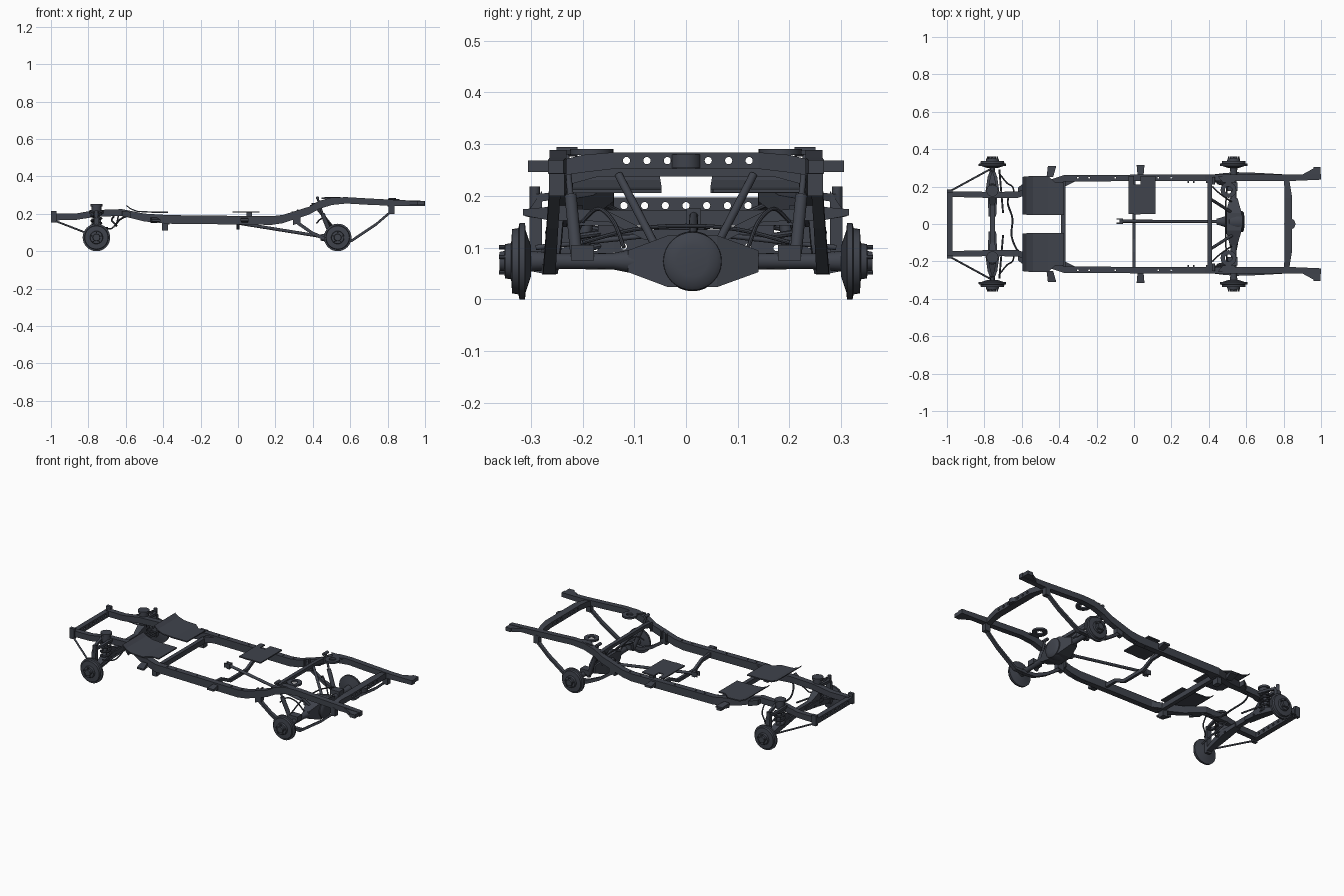
import bpy, bmesh, math
from mathutils import Vector

mat = bpy.data.materials.new("dark_slate")
mat.diffuse_color = (0.05, 0.056, 0.072, 1)


def finish(name, bm, smooth=False):
    bmesh.ops.recalc_face_normals(bm, faces=bm.faces)
    me = bpy.data.meshes.new(name)
    bm.to_mesh(me)
    bm.free()
    me.materials.append(mat)
    ob = bpy.data.objects.new(name, me)
    bpy.context.collection.objects.link(ob)
    if smooth:
        bpy.ops.object.select_all(action='DESELECT')
        ob.select_set(True)
        bpy.context.view_layer.objects.active = ob
        bpy.ops.object.shade_smooth_by_angle(angle=math.radians(35))
    return ob


def skin(bm, rings):
    """Bridge a list of vertex rings and cap both ends."""
    n = len(rings[0])
    for a, b in zip(rings, rings[1:]):
        for i in range(n):
            bm.faces.new((a[i], a[(i + 1) % n], b[(i + 1) % n], b[i]))
    bm.faces.new(rings[0])
    bm.faces.new(rings[-1])


def beam(name, pts, axis='x'):
    """Box beam through (x, y, z, width, height) stations along x or y."""
    bm = bmesh.new()
    rings = []
    for x, y, z, w, h in pts:
        ring = []
        for a, b in ((-1, -1), (1, -1), (1, 1), (-1, 1)):
            dx, dy = (0, a * w / 2) if axis == 'x' else (a * w / 2, 0)
            ring.append(bm.verts.new((x + dx, y + dy, z + b * h / 2)))
        rings.append(ring)
    skin(bm, rings)
    return finish(name, bm)


def box(name, c, s):
    return beam(name, [(c[0] - s[0] / 2, c[1], c[2], s[1], s[2]),
                       (c[0] + s[0] / 2, c[1], c[2], s[1], s[2])])


def lathe(name, origin, direction, prof, n=24):
    """Solid of revolution from (distance, radius) pairs."""
    q = Vector(direction).to_track_quat('Z', 'Y')
    bm = bmesh.new()
    rings = [[bm.verts.new(Vector(origin) + q @ Vector((r * math.cos(t), r * math.sin(t), d)))
              for t in (2 * math.pi * i / n for i in range(n))] for d, r in prof]
    skin(bm, rings)
    return finish(name, bm, True)


def rod(name, a, b, r, n=12):
    d = Vector(b) - Vector(a)
    return lathe(name, a, d, [(0, r), (d.length, r)], n)


def pipe(name, pts, r):
    """Smooth round pipe through points."""
    P = [Vector(p) for p in pts]
    path = []
    for i in range(len(P) - 1):
        p0, p1, p2, p3 = P[max(i - 1, 0)], P[i], P[i + 1], P[min(i + 2, len(P) - 1)]
        for k in range(6):
            t = k / 6
            path.append(0.5 * (2 * p1 + (p2 - p0) * t + (2 * p0 - 5 * p1 + 4 * p2 - p3) * t * t
                               + (3 * p1 - p0 - 3 * p2 + p3) * t ** 3))
    path.append(P[-1])
    bm = bmesh.new()
    rings = []
    for i, p in enumerate(path):
        d = path[min(i + 1, len(path) - 1)] - path[max(i - 1, 0)]
        q = d.to_track_quat('Z', 'Y')
        rings.append([bm.verts.new(p + q @ Vector((r * math.cos(k * math.pi / 4), r * math.sin(k * math.pi / 4), 0)))
                      for k in range(8)])
    skin(bm, rings)
    return finish(name, bm, True)


def drill(ob, holes, direction, r, depth=0.1):
    """Cut round holes with a hidden cutter."""
    q = Vector(direction).to_track_quat('Z', 'Y')
    bm = bmesh.new()
    for c in holes:
        rings = [[bm.verts.new(Vector(c) + q @ Vector((r * math.cos(k * math.pi / 8), r * math.sin(k * math.pi / 8), d)))
                  for k in range(16)] for d in (-depth / 2, depth / 2)]
        skin(bm, rings)
    cut = finish(ob.name + "_cutter", bm)
    cut.hide_render = True
    cut.hide_set(True)
    m = ob.modifiers.new("holes", 'BOOLEAN')
    m.operation, m.solver, m.object = 'DIFFERENCE', 'EXACT', cut


FX, RX, WZ = -0.757, 0.533, 0.0735

for s, side in ((1, "left"), (-1, "right")):
    # main side rail with kick-ups and flare
    rail = beam(f"side_rail_{side}", [(x, s * y, z, w, h) for x, y, z, w, h in (
        (-0.985, .16, .183, .03, .036), (-.87, .158, .184, .032, .034), (-.76, .155, .202, .032, .036),
        (-.62, .157, .207, .034, .036), (-.5, .2, .18, .04, .042), (-.37, .245, .17, .036, .046),
        (.18, .247, .164, .033, .046), (.24, .247, .172, .033, .044), (.38, .247, .217, .033, .042),
        (.43, .247, .246, .033, .044), (.5, .247, .267, .033, .04), (.58, .247, .272, .033, .034),
        (.7, .247, .265, .033, .034), (.85, .247, .258, .033, .032), (1.0, .252, .256, .03, .026))])
    drill(rail, [(x, s * .247, .16) for x in (-.3, -.24, -.1, .13, .2)], (0, 0, 1), .005, .2)
    # body mounts
    beam(f"front_mount_{side}", [(-.45, s * .25, .165, .035, .028), (-.438, s * .31, .165, .045, .01)], 'y')
    box(f"front_mount_hanger_{side}", (-.39, s * .225, .13), (.03, .04, .04))
    beam(f"middle_mount_{side}", [(.035, s * .25, .165, .03, .03), (.035, s * .315, .168, .042, .012)], 'y')
    box(f"tail_mount_{side}", (.978, s * .284, .257), (.036, .042, .022))
    beam(f"tail_gusset_{side}", [(.9, s * .262, .257, .005, .022), (.96, s * .277, .257, .04, .022)])
    for x, z in ((.29, .19), (.32, .2), (.39, .225)):
        box(f"rail_clip_{side}", (x, s * .227, z), (.008, .018, .045))
    box(f"front_horn_{side}", (-.985, s * .175, .185), (.03, .02, .062))
    # curved floor plate
    beam(f"floor_plate_{side}", [(x, s * y, z, w, .007) for x, y, z, w in (
        (-.597, .152, .245, .2), (-.575, .152, .227, .205), (-.54, .152, .213, .21), (-.46, .152, .209, .21),
        (-.42, .135, .209, .175), (-.375, .135, .209, .175))])
    # rear spring seat with ring
    beam(f"spring_seat_{side}", [(.505, s * .255, .284, .115, .008), (.505, s * .222, .284, .06, .008)], 'y')
    seat = lathe(f"spring_ring_{side}", (.505, s * .182, .279), (0, 0, 1), [(0, .042), (.011, .042)])
    drill(seat, [(.505, s * .182, .284)], (0, 0, 1), .019)
    # rear trailing arm, tail strap and its bracket
    beam(f"trailing_arm_{side}", [(.3, s * .245, .165, .018, .022), (.4, s * .252, .095, .02, .02),
                                  (.48, s * .26, .06, .024, .022), (.56, s * .266, .058, .024, .02)])
    beam(f"trailing_bracket_{side}", [(.295, s * .245, .17, .03, .06), (.335, s * .245, .175, .03, .045)])
    beam(f"tail_strap_{side}", [(.54, s * .265, .056, .024, .016), (.61, s * .264, .058, .024, .016),
                                (.74, s * .258, .145, .022, .017), (.825, s * .253, .218, .022, .017)])
    box(f"strap_bracket_{side}", (.82, s * .25, .225), (.032, .03, .05))
    # rear shock absorber
    rod(f"rear_shock_rod_{side}", (.425, s * .232, .285), (.455, s * .222, .19), .006)
    rod(f"rear_shock_body_{side}", (.452, s * .223, .2), (.505, s * .21, .065), .012)
    rod(f"rear_shock_pin_{side}", (.425, s * .21, .285), (.425, s * .25, .285), .009)
    # rear upper link and brake hose
    rod(f"upper_link_{side}", (.415, s * .13, .24), (.525, s * .06, .105), .008)
    pipe(f"brake_hose_{side}", [(.42, s * .2, .15), (.45, s * .17, .175), (.49, s * .14, .15), (.52, s * .12, .1)], .004)
    # rear axle tube
    lathe(f"rear_axle_tube_{side}", (RX, s * .1, WZ), (0, s, 0), [(0, .024), (.04, .016), (.14, .015), (.2, .02), (.22, .02)], 16)
    box(f"axle_saddle_{side}", (RX - .01, s * .2, .09), (.06, .045, .03))
    # brake drums and hubs
    for x, n in ((FX, "front"), (RX, "rear")):
        lathe(f"{n}_drum_{side}", (x, s * .3, WZ), (0, s, 0),
              [(0, .03), (.01, .06), (.011, .0735), (.022, .0735), (.024, .064), (.036, .062), (.038, .035),
               (.05, .033), (.051, .02), (.06, .018)], 32)
        for k in range(5):
            a = 2 * math.pi * k / 5 + .3
            p = Vector((x + .027 * math.cos(a), s * .345, WZ + .027 * math.sin(a)))
            rod(f"{n}_wheel_stud_{side}", p, p + Vector((0, s * .016, 0)), .004, 8)
    # front suspension: arms, knuckle, spring, tower
    lower = beam(f"lower_arm_{side}", [(FX, s * .04, .112, .04, .02), (FX, s * .14, .108, .05, .036),
                                       (FX, s * .22, .09, .04, .034), (FX, s * .3, .066, .025, .018)], 'y')
    drill(lower, [(FX, s * .12, .102), (FX, s * .175, .099)], (1, 0, 0), .006, .2)
    for d in (-1, 1):
        beam(f"upper_arm_{side}", [(FX + d * .03, s * .165, .212, .016, .016),
                                   (FX + d * .018, s * .25, .2, .016, .014), (FX, s * .295, .195, .018, .016)], 'y')
    beam(f"knuckle_{side}", [(FX, s * .278, .13, .03, .16), (FX, s * .302, .115, .026, .12)], 'y')
    rod(f"ball_joint_{side}", (FX, s * .292, .175), (FX, s * .292, .218), .01)
    rod(f"spring_tower_{side}", (FX, s * .178, .2), (FX, s * .178, .243), .026, 20)
    rod(f"tower_cap_{side}", (FX, s * .178, .24), (FX, s * .178, .252), .032, 20)
    coil = [(FX + .026 * math.cos(a), s * .185 + .026 * math.sin(a), .1 + .1 * k / 32)
            for k in range(33) for a in (k * math.pi / 4,)]
    pipe(f"front_coil_{side}", coil, .006)
    rod(f"front_shock_{side}", (FX, s * .2, .09), (FX, s * .18, .22), .012)
    # strut rod, steering arm
    rod(f"strut_rod_{side}", (-.985, s * .175, .165), (-.765, s * .295, .08), .005)
    rod(f"tie_rod_{side}", (-.7, s * .06, .125), (-.72, s * .29, .1), .005)
    pipe(f"front_hose_{side}", [(-.64, s * .16, .19), (-.65, s * .2, .15), (-.68, s * .22, .12), (-.72, s * .27, .13)], .004)
    beam(f"rail_brace_{side}", [(-.62, s * .18, .2, .03, .03), (-.575, s * .2, .195, .06, .03)])
    beam(f"rail_gusset_{side}", [(-.37, s * .225, .165, .05, .035), (-.31, s * .235, .165, .01, .035)])

# crossmembers
front = beam("front_crossmember", [(-.985, -.185, .18, .03, .034), (-.985, .185, .18, .03, .034)], 'y')
drill(front, [(-.985, -.12 + .04 * i, .181) for i in range(7)], (1, 0, 0), .007)
rear = beam("rear_crossmember", [(.815, -.24, .254, .03, .03), (.82, -.2, .262, .032, .034), (.825, -.14, .268, .042, .032),
                                 (.825, .14, .268, .042, .032), (.82, .2, .262, .032, .034), (.815, .24, .254, .03, .03)], 'y')
drill(rear, [(.825, -.115 + .0395 * i, .268) for i in range(7)], (1, 0, 0), .007)
lathe("rear_center_boss", (.833, 0, .254), (0, 0, 1), [(0, .03), (.026, .03)])
beam("forward_crossmember", [(-.377, -.24, .158, .024, .03), (-.377, .24, .158, .024, .03)], 'y')
beam("middle_crossmember", [(0, -.24, .165, .015, .025), (0, -.15, .16, .016, .02), (0, -.08, .125, .016, .02),
                            (0, .08, .125, .016, .02), (0, .15, .16, .016, .02), (0, .24, .165, .015, .025)], 'y')
beam("kickup_crossmember", [(.405, -.24, .235, .022, .034), (.405, -.17, .247, .022, .02),
                            (.405, .17, .247, .022, .02), (.405, .24, .235, .022, .034)], 'y')
beam("axle_crossmember", [(FX, -.17, .15, .05, .05), (FX, -.1, .118, .026, .03),
                          (FX, .1, .118, .026, .03), (FX, .17, .15, .05, .05)], 'y')

# middle seat plate
beam("middle_plate", [(-.03, .155, .21, .205, .007), (.0, .155, .21, .205, .007), (.001, .13, .21, .16, .007),
                      (.035, .13, .21, .16, .007), (.036, .155, .21, .205, .007), (.115, .155, .21, .205, .007)])
box("middle_plate_post", (.06, .235, .195), (.03, .02, .03))

# differential and housing
beam("axle_housing", [(RX, -.112, WZ, .04, .042), (RX, -.035, WZ, .085, .1), (RX, .06, WZ, .085, .1),
                      (RX, .14, WZ, .04, .042)], 'y')
lathe("differential", (.44, .0125, WZ), (1, 0, 0),
      [(0, .016), (.02, .02), (.05, .03), (.07, .052), (.115, .058), (.14, .056), (.147, .048), (.15, .03)], 32)

# propeller shaft and yokes
rod("propeller_shaft", (-.06, .015, .16), (.45, .0125, .078), .0085, 16)
box("shaft_yoke", (-.068, .015, .16), (.02, .028, .03))
for d in (-1, 1):
    box("yoke_ear", (-.084, .015 + d * .011, .162), (.02, .006, .026))

# curved front pipe and long brake line
pipe("front_curved_pipe", [(-.665, .16, .185), (-.675, .11, .165), (-.65, .03, .138), (-.655, -.06, .14),
                           (-.63, -.13, .17), (-.6, -.16, .185)], .005)
pipe("rear_brake_line", [(.5, -.2, .11), (.49, -.1, .135), (.49, 0, .142), (.49, .1, .135), (.5, .2, .11)], .004)
